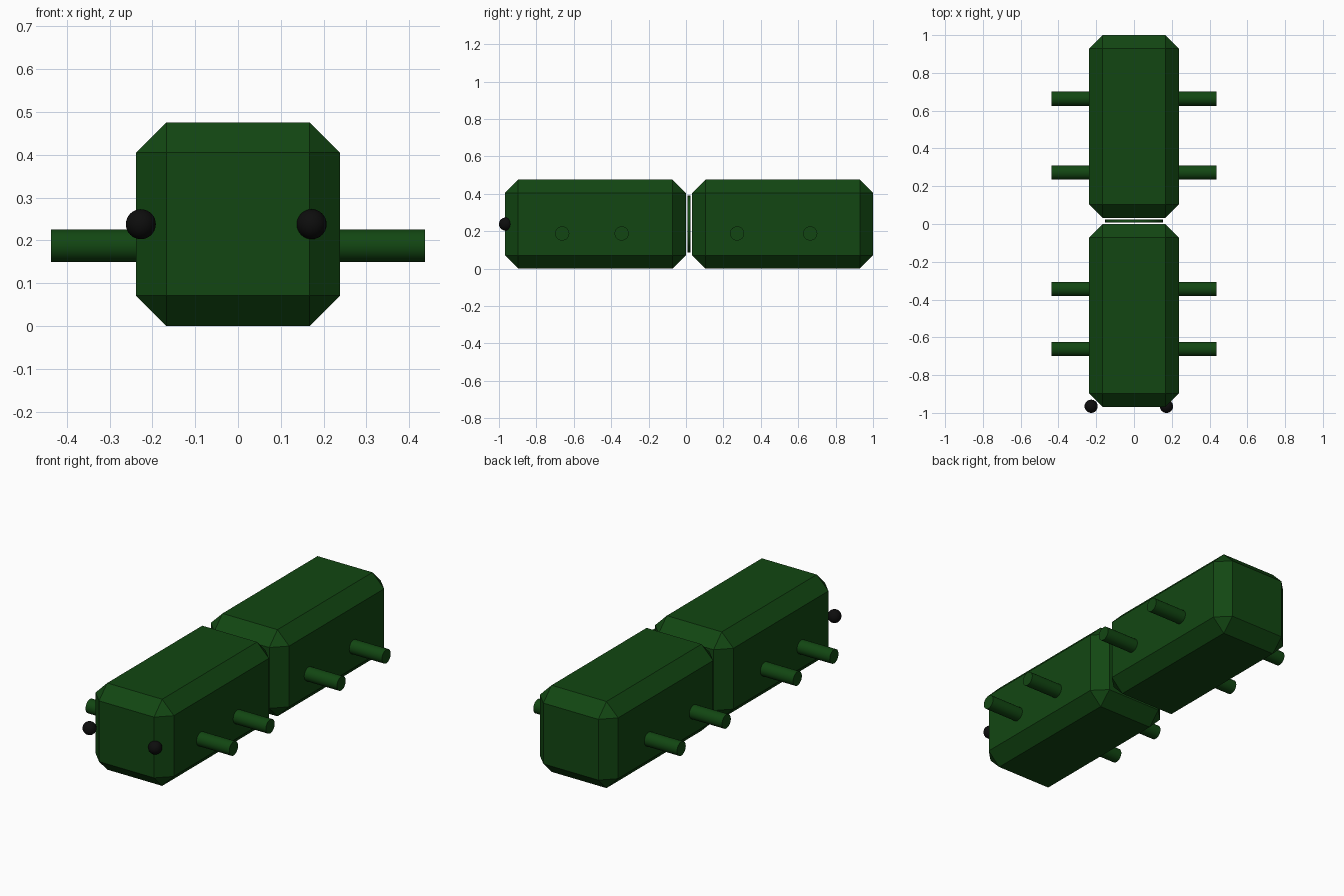
import bpy
import math

if "Cube" in bpy.data.objects:
    bpy.data.objects.remove(bpy.data.objects["Cube"])


def material(name, rgb):
    m = bpy.data.materials.new(name)
    m.diffuse_color = (*rgb, 1.0)
    m.use_nodes = True
    m.node_tree.nodes["Principled BSDF"].inputs["Base Color"].default_value = m.diffuse_color
    return m


GREEN = material("dark_green", (0.006, 0.062, 0.006))
BLACK = material("black", (0.004, 0.004, 0.004))

WIDTH = 0.476       # body width and height
MID = WIDTH / 2


def finish(name, mat, smooth=False):
    ob = bpy.context.object
    ob.name = name
    ob.data.materials.append(mat)
    if smooth:
        bpy.ops.object.shade_smooth_by_angle(angle=math.radians(30))
    return ob


def body(name, y0, y1):
    # box with a single flat chamfer on every edge
    bpy.ops.mesh.primitive_cube_add(size=1, location=(0, (y0 + y1) / 2, MID))
    ob = bpy.context.object
    ob.scale = (WIDTH, y1 - y0, WIDTH)
    bpy.ops.object.transform_apply(location=False, rotation=False, scale=True)
    bev = ob.modifiers.new("chamfer", 'BEVEL')
    bev.width = 0.071
    bev.segments = 1
    finish(name, GREEN)


def cylinder(name, radius, depth, loc, rot):
    bpy.ops.mesh.primitive_cylinder_add(vertices=32, radius=radius, depth=depth,
                                        location=loc, rotation=rot)
    finish(name, GREEN, True)


# two body segments
body("front_body", -0.968, -0.001)
body("rear_body", 0.033, 1.0)

# thin disc joint floating between the segments
cylinder("joint_disc", 0.153, 0.016, (0, 0.016, MID), (math.pi / 2, 0, 0))

# leg rods, each pair one rod running through the body
for i, y in enumerate((-0.662, -0.344, 0.273, 0.664)):
    cylinder(f"leg_rod_{i + 1}", 0.038, 0.874, (0, y, 0.188), (0, math.pi / 2, 0))

# eyes, set slightly off centre
for name, x in (("left_eye", -0.227), ("right_eye", 0.172)):
    bpy.ops.mesh.primitive_uv_sphere_add(segments=32, ring_count=16, radius=0.035,
                                         location=(x, -0.965, MID))
    finish(name, BLACK, True)
